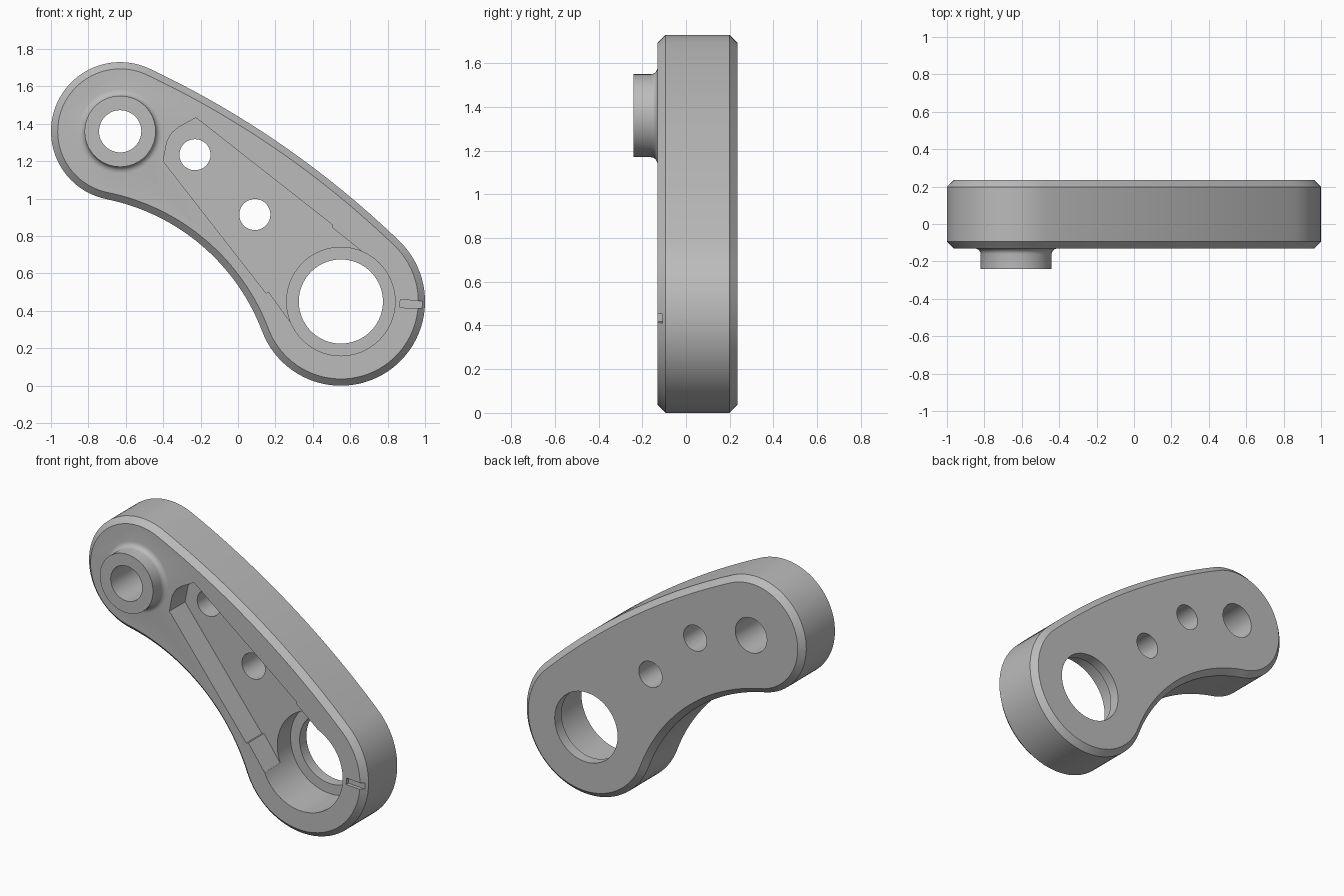
import bpy, bmesh, math
from mathutils import Vector

old = bpy.data.objects.get("Cube")
if old:
    bpy.data.objects.remove(old, do_unlink=True)

steel = bpy.data.materials.new("plain_grey")
steel.use_nodes = True
GREY = (0.5, 0.5, 0.5, 1)
steel.diffuse_color = GREY
steel.node_tree.nodes["Principled BSDF"].inputs["Base Color"].default_value = GREY

FRONT, BACK, CHAMFER = -0.13, 0.235, 0.036
SMALL, SMALL_R = Vector((-0.63, 1.36)), 0.37
LARGE, LARGE_R = Vector((0.55, 0.45)), 0.45
TOP_R, HOLLOW_R = 5.0, 1.13


def loft(name, rings):
    """Solid through rings of (x, z) points, each ring at its own y."""
    bm = bmesh.new()
    loops = [[bm.verts.new((p[0], y, p[1])) for p in pts] for pts, y in rings]
    n = len(loops[0])
    for a, b in zip(loops, loops[1:]):
        for i in range(n):
            bm.faces.new((a[i], a[(i + 1) % n], b[(i + 1) % n], b[i]))
    bm.faces.new(loops[0])
    bm.faces.new(loops[-1])
    bmesh.ops.recalc_face_normals(bm, faces=bm.faces)
    mesh = bpy.data.meshes.new(name)
    bm.to_mesh(mesh)
    bm.free()
    mesh.materials.append(steel)
    obj = bpy.data.objects.new(name, mesh)
    bpy.context.collection.objects.link(obj)
    return obj


def arc(centre, r, start, end, steps):
    angles = [start + (end - start) * i / steps for i in range(steps + 1)]
    return [centre + r * Vector((math.cos(t), math.sin(t))) for t in angles]


def turned(name, centre, profile, steps=64):
    """Round solid along y from (radius, y) pairs."""
    return loft(name, [(arc(centre, r, 0, math.tau, steps)[:-1], y) for r, y in profile])


def meet(r1, r2, side):
    """Point at distance r1 from the small end and r2 from the large end."""
    d = LARGE - SMALL
    a = (r1 ** 2 - r2 ** 2 + d.length_squared) / (2 * d.length)
    u = d.normalized()
    return SMALL + a * u + side * math.sqrt(r1 ** 2 - a ** 2) * Vector((-u.y, u.x))


def heading(a, b):
    return math.atan2(b.y - a.y, b.x - a.x)


# Tangent arcs that join the two round ends
crown = meet(TOP_R - SMALL_R, TOP_R - LARGE_R, -1)
hollow = meet(HOLLOW_R + SMALL_R, HOLLOW_R + LARGE_R, -1)


def outline(inset):
    t_small, t_large = heading(crown, SMALL), heading(crown, LARGE)
    h_small, h_large = heading(hollow, SMALL), heading(hollow, LARGE)
    small_end = arc(SMALL, SMALL_R - inset, t_small, h_small + math.pi, 40)
    inner = arc(hollow, HOLLOW_R + inset, h_small, h_large, 32)
    large_end = arc(LARGE, LARGE_R - inset, h_large - math.pi, t_large, 48)
    outer = arc(crown, TOP_R - inset, t_large, t_small, 24)
    return small_end[:-1] + inner[:-1] + large_end[:-1] + outer[:-1]


def combine(target, other, operation):
    mod = target.modifiers.new(other.name, "BOOLEAN")
    mod.operation, mod.solver, mod.object = operation, "EXACT", other
    bpy.context.view_layer.objects.active = target
    bpy.ops.object.modifier_apply(modifier=mod.name)
    bpy.data.objects.remove(other, do_unlink=True)


# Chamfered arm
arm = loft("link_arm", [(outline(CHAMFER), FRONT), (outline(0), FRONT + CHAMFER),
                        (outline(0), BACK - CHAMFER), (outline(CHAMFER), BACK)])

# Raised boss with a filleted foot
fillet = [(0.19 + 0.035 * (1 - math.sin(t)), FRONT - 0.03 * (1 - math.cos(t)))
          for t in (math.pi / 2 * i / 5 for i in range(6))]
boss = turned("boss", SMALL, [(0.225, FRONT + 0.03)] + fillet + [(0.19, -0.24)])
combine(arm, boss, "UNION")

# Pocket between the boss and the large bore
POCKET_FLOOR, OPEN = 0.03, -0.4
pocket = [(-0.225, 1.433), (-0.32, 1.38), (-0.355, 1.35), (-0.38, 1.305), (-0.4, 1.2),
          (0.15, 0.495), (0.165, 0.5), (0.28, 0.34), (0.55, 0.45),
          (0.66, 0.72), (0.505, 0.845), (0.505, 0.86)]
combine(arm, loft("pocket_cutter", [(pocket, OPEN), (pocket, POCKET_FLOOR)]), "DIFFERENCE")

# Stepped large bore, with a thin lip at the back
combine(arm, turned("large_bore_cutter", LARGE,
                    [(0.29, OPEN), (0.29, 0.165), (0.225, 0.165), (0.225, 0.5)], 80), "DIFFERENCE")

# Boss bore and two pocket holes
for centre, r in ((SMALL, 0.113), ((-0.23, 1.235), 0.083), ((0.09, 0.915), 0.083)):
    combine(arm, turned("hole_cutter", Vector(centre), [(r, OPEN), (r, 0.5)], 48), "DIFFERENCE")

# Small index slot at the rim
slot = [(0.865, 0.418), (1.1, 0.406), (1.1, 0.446), (0.868, 0.46)]
combine(arm, loft("slot_cutter", [(slot, OPEN), (slot, FRONT + 0.022)]), "DIFFERENCE")

bpy.ops.object.select_all(action="DESELECT")
arm.select_set(True)
bpy.context.view_layer.objects.active = arm
bpy.ops.object.shade_smooth_by_angle(angle=math.radians(25))
